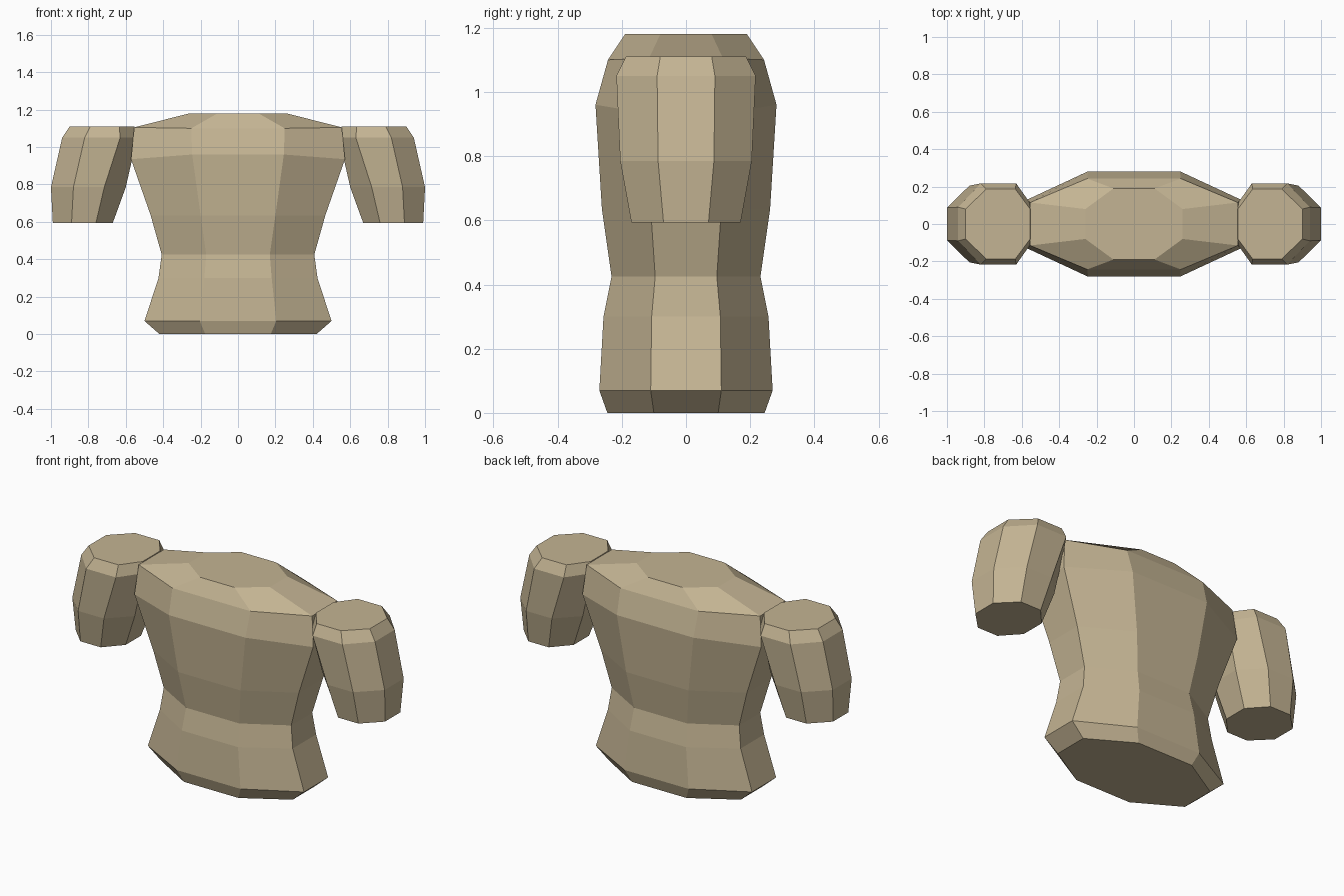
import bpy
import bmesh

if "Cube" in bpy.data.objects:
    bpy.data.objects.remove(bpy.data.objects["Cube"])

cloth = bpy.data.materials.new("tan cloth")
cloth.diffuse_color = (0.55, 0.456, 0.292, 1)
cloth.use_nodes = True
cloth.node_tree.nodes["Principled BSDF"].inputs["Base Color"].default_value = cloth.diffuse_color


def octagon(z, x0, x1, x2, x3, front, side, z_side=None):
    """Eight-sided ring: x0..x3 from left to right, y half-depths at the middle and ends."""
    zs = z if z_side is None else z_side
    return [(x1, -front, z), (x2, -front, z), (x3, -side, zs), (x3, side, zs),
            (x2, front, z), (x1, front, z), (x0, side, zs), (x0, -side, zs)]


def loft(name, rings, mirror=False):
    """Skin stacked rings with flat quads and close both ends."""
    bm = bmesh.new()
    loops = [[bm.verts.new(((-x if mirror else x), y, z)) for x, y, z in r] for r in rings]
    for low, high in zip(loops, loops[1:]):
        for i in range(8):
            j = (i + 1) % 8
            bm.faces.new((low[i], low[j], high[j], high[i]))
    bm.faces.new(loops[0][::-1])
    bm.faces.new(loops[-1])
    bmesh.ops.recalc_face_normals(bm, faces=bm.faces)
    mesh = bpy.data.meshes.new(name)
    bm.to_mesh(mesh)
    bm.free()
    mesh.materials.append(cloth)
    bpy.context.collection.objects.link(bpy.data.objects.new(name, mesh))


# Torso: z, middle half-width, full half-width, middle depth, side depth, side height
torso = [
    (0.00, 0.175, 0.42, 0.245, 0.10, 0.00),
    (0.07, 0.205, 0.50, 0.27, 0.11, 0.07),
    (0.30, 0.180, 0.425, 0.257, 0.107, 0.30),
    (0.425, 0.17, 0.408, 0.232, 0.096, 0.425),
    (0.635, 0.20, 0.467, 0.262, 0.11, 0.635),
    (0.96, 0.245, 0.572, 0.282, 0.13, 0.935),
    (1.10, 0.25, 0.555, 0.243, 0.115, 1.105),
    (1.18, 0.11, 0.26, 0.19, 0.08, 1.18),
]
loft("torso", [octagon(z, -c, -a, a, c, b, d, zs) for z, a, c, b, d, zs in torso])

# Short sleeves, flaring outward from the shoulder
sleeve = [
    octagon(0.593, 0.67, 0.76, 0.89, 0.99, 0.17, 0.07),
    octagon(0.785, 0.60, 0.715, 0.88, 1.00, 0.205, 0.087),
    octagon(1.05, 0.54, 0.63, 0.82, 0.94, 0.217, 0.09),
    octagon(1.11, 0.555, 0.635, 0.79, 0.90, 0.187, 0.08),
]
loft("right_sleeve", sleeve)
loft("left_sleeve", sleeve, mirror=True)
